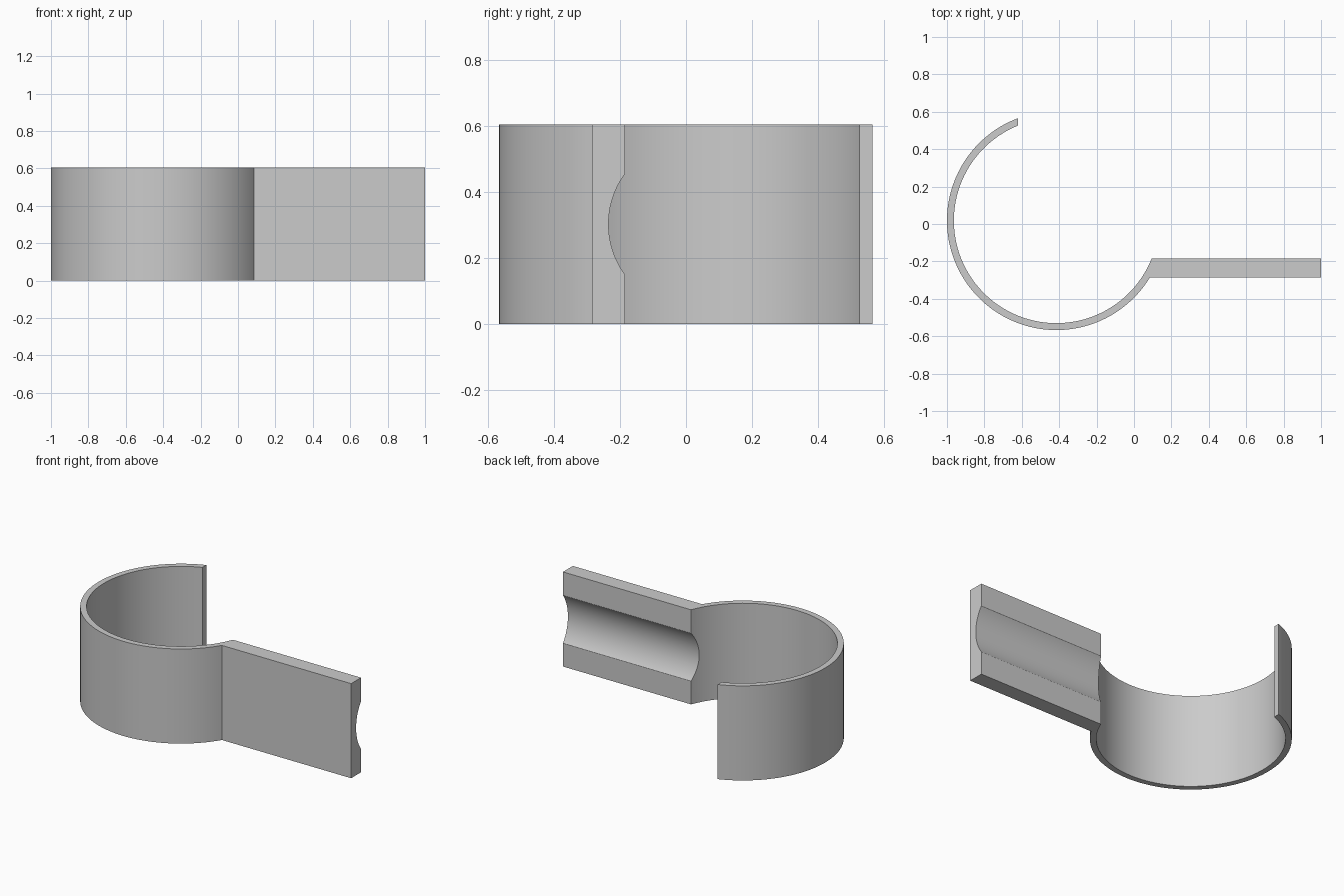
import bpy, bmesh, math

cube = bpy.data.objects.get("Cube")
if cube:
    bpy.data.objects.remove(cube, do_unlink=True)

CX, CY = -0.415, 0.018          # ring centre
R_OUT, R_IN = 0.585, 0.548      # ring radii
HEIGHT = 0.605
LIP_X = -0.62                   # open end of the ring
BAR_FRONT, BAR_BACK = -0.285, -0.185
STEPS = 96

grey = bpy.data.materials.new("plain grey")
grey.use_nodes = True
grey.diffuse_color = (0.6, 0.6, 0.6, 1)
grey.node_tree.nodes["Principled BSDF"].inputs["Base Color"].default_value = (0.6, 0.6, 0.6, 1)


def arc(radius, bar_y):
    """Points from the open lip round to the bar."""
    start = math.acos((LIP_X - CX) / radius)
    end = 2 * math.pi + math.asin((bar_y - CY) / radius)
    angles = [start + (end - start) * i / STEPS for i in range(STEPS + 1)]
    return [(CX + radius * math.cos(a), CY + radius * math.sin(a)) for a in angles]


def extrude_profile(name, points, vector):
    bm = bmesh.new()
    face = bm.faces.new([bm.verts.new(p) for p in points])
    result = bmesh.ops.extrude_face_region(bm, geom=[face])
    moved = [v for v in result["geom"] if isinstance(v, bmesh.types.BMVert)]
    bmesh.ops.translate(bm, verts=moved, vec=vector)
    bmesh.ops.recalc_face_normals(bm, faces=bm.faces)
    mesh = bpy.data.meshes.new(name)
    bm.to_mesh(mesh)
    bm.free()
    mesh.materials.append(grey)
    obj = bpy.data.objects.new(name, mesh)
    bpy.context.collection.objects.link(obj)
    return obj


# Open ring and straight bar as one outline
outline = arc(R_OUT, BAR_FRONT) + [(1, BAR_FRONT), (1, BAR_BACK)]
outline += reversed(arc(R_IN, BAR_BACK))
clip = extrude_profile("ring_clip_with_bar", [(x, y, 0) for x, y in outline], (0, 0, HEIGHT))

# Shallow round groove along the back of the bar
groove_r, groove_bottom = 0.259, -0.235
circle = [2 * math.pi * i / 128 for i in range(128)]
groove = extrude_profile(
    "groove_cutter",
    [(0, groove_bottom + groove_r + groove_r * math.cos(a), HEIGHT / 2 + groove_r * math.sin(a))
     for a in circle], (1.2, 0, 0))
groove.hide_render = True

bpy.ops.object.select_all(action="DESELECT")
bpy.context.view_layer.objects.active = clip
clip.select_set(True)
cut = clip.modifiers.new("groove", "BOOLEAN")
cut.operation = "DIFFERENCE"
cut.solver = "EXACT"
cut.object = groove
bpy.ops.object.modifier_apply(modifier=cut.name)
bpy.data.objects.remove(groove, do_unlink=True)

bpy.ops.object.shade_smooth_by_angle(angle=math.radians(25))
